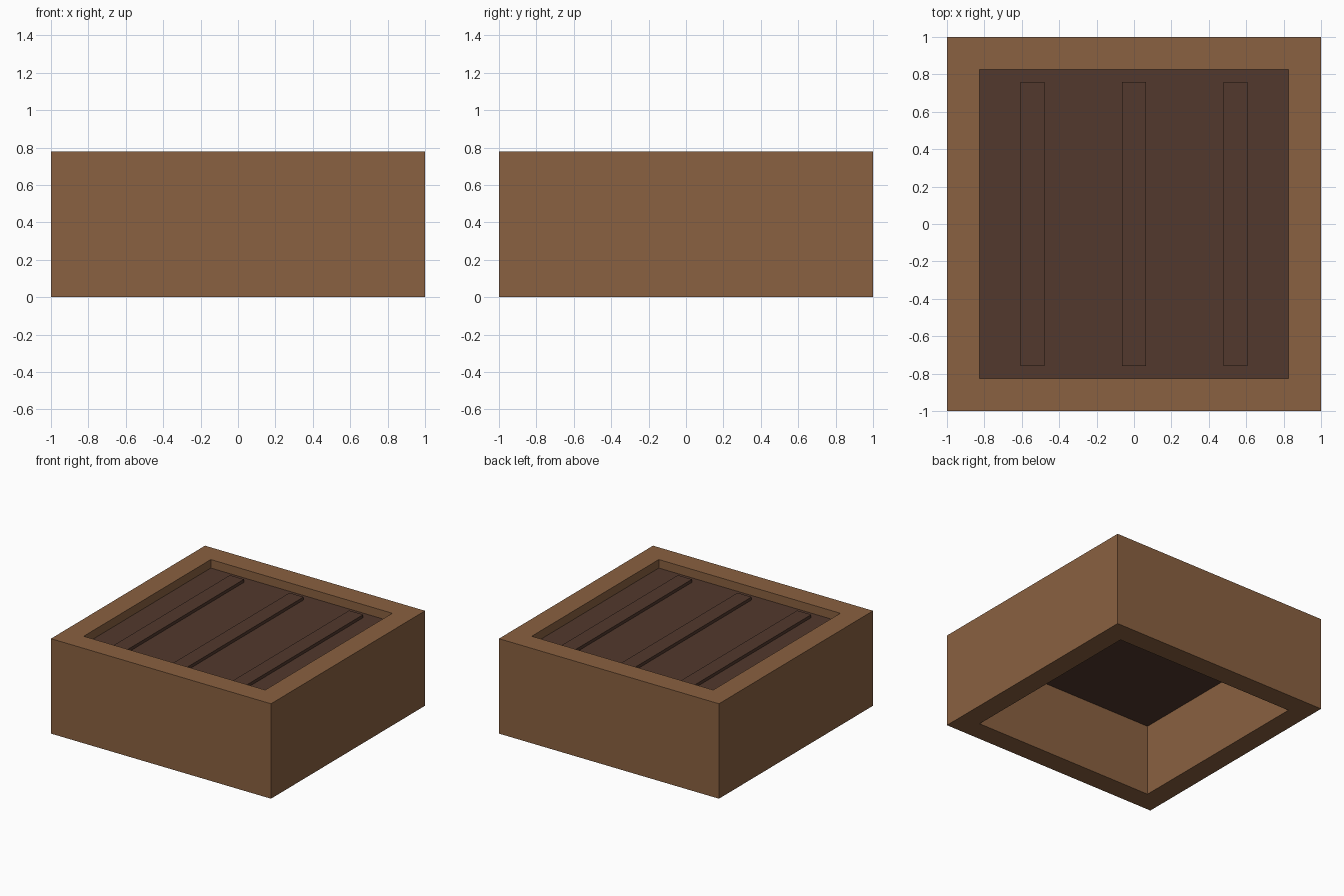
import bpy
import bmesh

cube = bpy.data.objects.get("Cube")
if cube:
    bpy.data.objects.remove(cube, do_unlink=True)

HEIGHT = 0.78
INNER = 0.825
SOIL_BOTTOM, SOIL_TOP = 0.59, 0.71


def material(name, color):
    mat = bpy.data.materials.new(name)
    mat.use_nodes = True
    mat.diffuse_color = color
    mat.node_tree.nodes["Principled BSDF"].inputs["Base Color"].default_value = color
    return mat


def finish(bm, name, mat):
    bmesh.ops.recalc_face_normals(bm, faces=bm.faces)
    mesh = bpy.data.meshes.new(name)
    bm.to_mesh(mesh)
    bm.free()
    mesh.materials.append(mat)
    obj = bpy.data.objects.new(name, mesh)
    bpy.context.collection.objects.link(obj)
    return obj


def box(name, mat, x, half_x, half_y, z0, z1):
    bm = bmesh.new()
    bmesh.ops.create_cube(bm, size=2)
    bmesh.ops.scale(bm, vec=(half_x, half_y, (z1 - z0) / 2), verts=bm.verts)
    bmesh.ops.translate(bm, vec=(x, 0, (z0 + z1) / 2), verts=bm.verts)
    return finish(bm, name, mat)


wood = material("warm_wood", (0.254, 0.119, 0.052, 1))
soil = material("dark_soil", (0.084, 0.040, 0.026, 1))

# Square wooden frame, open at top and bottom
bm = bmesh.new()
rings = []
for half, z in ((1, 0), (1, HEIGHT), (INNER, HEIGHT), (INNER, 0)):
    corners = ((-1, -1), (1, -1), (1, 1), (-1, 1))
    rings.append([bm.verts.new((half * sx, half * sy, z)) for sx, sy in corners])
for i, ring in enumerate(rings):
    after = rings[(i + 1) % len(rings)]
    for j in range(4):
        k = (j + 1) % 4
        bm.faces.new((ring[j], ring[k], after[k], after[j]))
finish(bm, "planter_frame", wood)

# Soil bed set just below the rim
box("soil_bed", soil, 0, INNER, INNER, SOIL_BOTTOM, SOIL_TOP)

# Raised planting rows
for side, x in (("right", -0.542), ("middle", 0), ("left", 0.542)):
    box(f"soil_row_{side}", soil, x, 0.064, 0.76, SOIL_TOP - 0.02, SOIL_TOP + 0.025)
